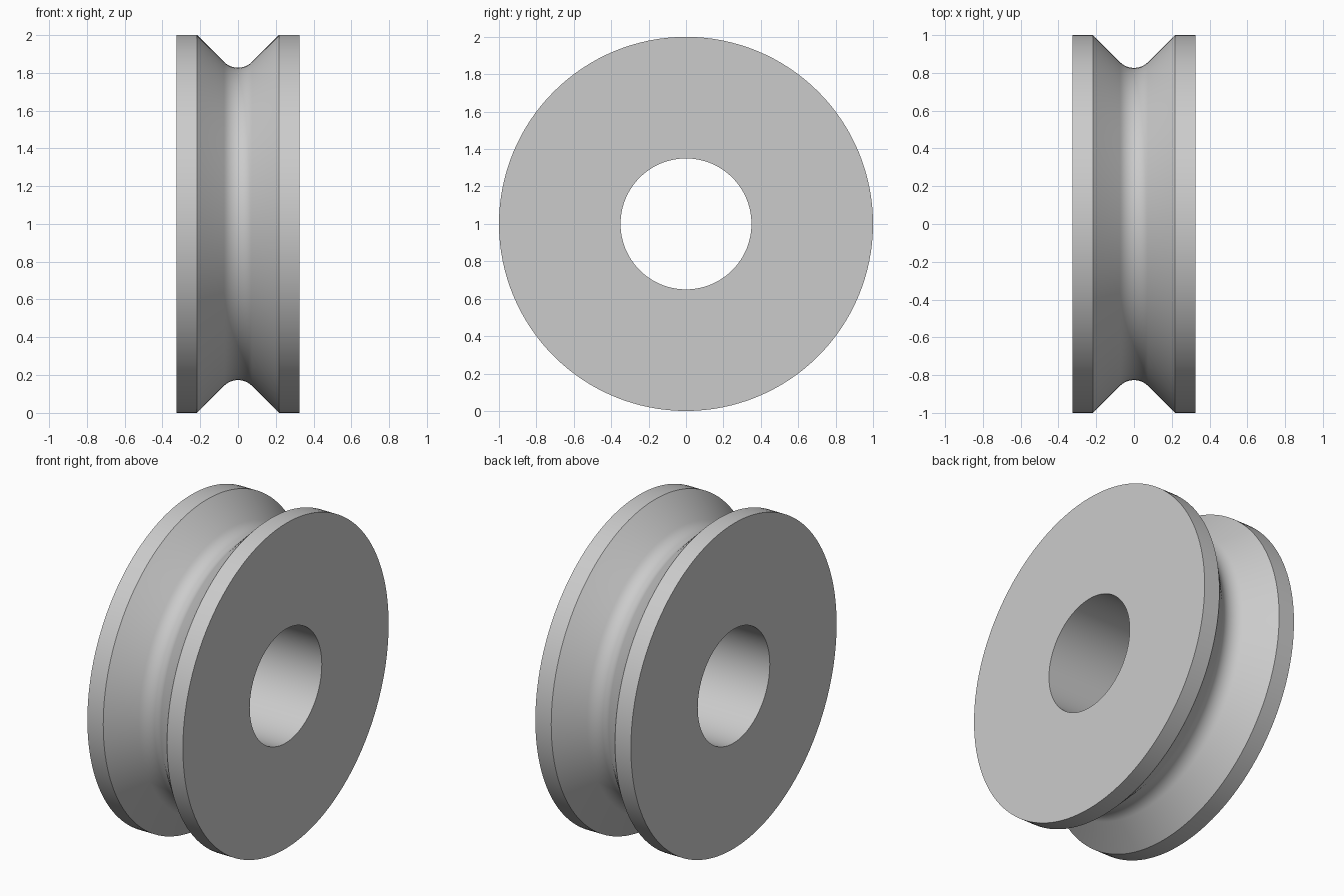
import bpy, bmesh, math

if "Cube" in bpy.data.objects:
    bpy.data.objects.remove(bpy.data.objects["Cube"])

SEGMENTS = 128
HALF_WIDTH, OUTER, BORE = 0.325, 1.0, 0.35
GROOVE_HALF, FILLET = 0.217, 0.105   # 45 degree groove with a rounded bottom

# Cross-section as (x, radius): bore, side walls, rims and groove
centre = OUTER - GROOVE_HALF + FILLET * math.sqrt(2)
arc = [(FILLET * math.sin(a), centre - FILLET * math.cos(a))
       for a in (math.radians(-45 + 90 * i / 12) for i in range(13))]
profile = [(-HALF_WIDTH, BORE), (-HALF_WIDTH, OUTER), (-GROOVE_HALF, OUTER),
           *arc,
           (GROOVE_HALF, OUTER), (HALF_WIDTH, OUTER), (HALF_WIDTH, BORE)]

# Revolve the closed cross-section around the x axis
bm = bmesh.new()
rings = []
for i in range(SEGMENTS):
    a = 2 * math.pi * i / SEGMENTS
    rings.append([bm.verts.new((x, r * math.cos(a), OUTER + r * math.sin(a)))
                  for x, r in profile])
for i, ring in enumerate(rings):
    nxt = rings[(i + 1) % SEGMENTS]
    for j in range(len(profile)):
        k = (j + 1) % len(profile)
        bm.faces.new((ring[j], ring[k], nxt[k], nxt[j]))
bmesh.ops.recalc_face_normals(bm, faces=bm.faces)

mesh = bpy.data.meshes.new("grooved_wheel")
bm.to_mesh(mesh)
bm.free()
wheel = bpy.data.objects.new("grooved_wheel", mesh)
bpy.context.collection.objects.link(wheel)

# Plain grey finish
grey = bpy.data.materials.new("grey")
grey.diffuse_color = (0.6, 0.6, 0.6, 1)
grey.use_nodes = True
grey.node_tree.nodes["Principled BSDF"].inputs["Base Color"].default_value = grey.diffuse_color
mesh.materials.append(grey)

# Smooth curved surfaces, crisp rims
bpy.context.view_layer.objects.active = wheel
wheel.select_set(True)
bpy.ops.object.shade_smooth_by_angle(angle=math.radians(30))
